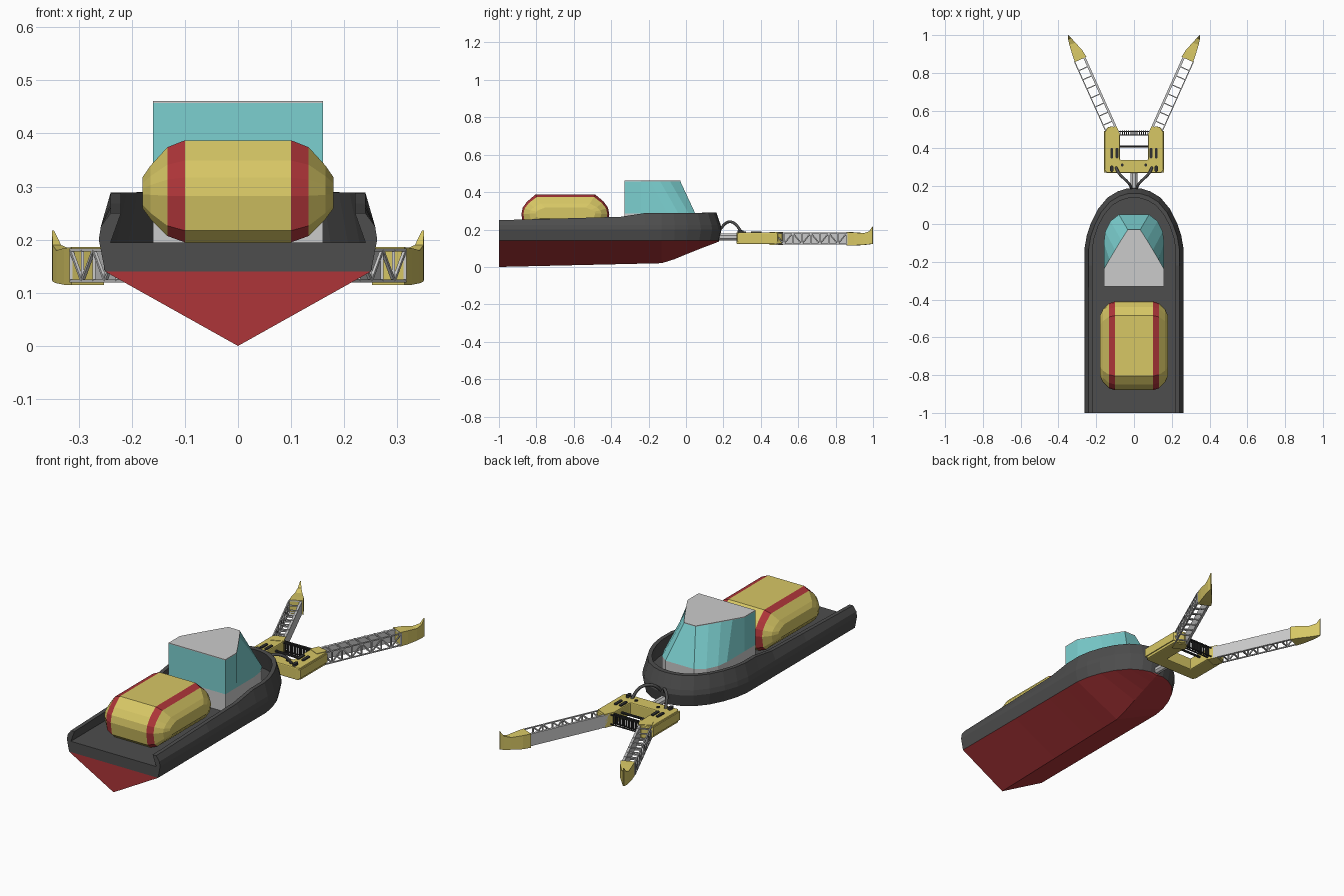
import bpy, bmesh, math
from mathutils import Vector

if "Cube" in bpy.data.objects:
    bpy.data.objects.remove(bpy.data.objects["Cube"])


def material(name, rgb):
    m = bpy.data.materials.new(name)
    m.diffuse_color = (*rgb, 1)
    m.use_nodes = True
    m.node_tree.nodes["Principled BSDF"].inputs["Base Color"].default_value = m.diffuse_color
    return m


YELLOW = material("yellow", (0.68, 0.57, 0.13))
RED = material("red", (0.42, 0.035, 0.04))
BLACK = material("black", (0.075, 0.075, 0.075))
DARK = material("dark", (0.03, 0.03, 0.03))
TEAL = material("teal", (0.2, 0.63, 0.63))


def finish(name, bm, mats=(), mirror=False, bevel=0):
    bmesh.ops.remove_doubles(bm, verts=bm.verts, dist=1e-5)
    bmesh.ops.recalc_face_normals(bm, faces=bm.faces)
    me = bpy.data.meshes.new(name)
    bm.to_mesh(me)
    bm.free()
    ob = bpy.data.objects.new(name, me)
    bpy.context.collection.objects.link(ob)
    for m in mats:
        me.materials.append(m)
    if bevel:
        b = ob.modifiers.new("bevel", 'BEVEL')
        b.width, b.segments = bevel, 2
    if mirror:
        ob.modifiers.new("mirror", 'MIRROR')
    return ob


def add_loft(bm, rings, bands=()):
    """Skin closed rings; spans listed in bands get the second material."""
    vs = [[bm.verts.new(p) for p in r] for r in rings]
    n = len(vs[0])
    for s, (a, b) in enumerate(zip(vs, vs[1:])):
        for i in range(n):
            j = (i + 1) % n
            f = bm.faces.new((a[i], a[j], b[j], b[i]))
            f.material_index = int(s in bands)
    bm.faces.new(vs[0])
    bm.faces.new(vs[-1])


def loft(name, rings, mats=(), bands=(), **kw):
    bm = bmesh.new()
    add_loft(bm, rings, bands)
    return finish(name, bm, mats, **kw)


def prism(name, outline, z0, z1, mats=(), **kw):
    return loft(name, [[(x, y, z) for x, y in outline] for z in (z0, z1)], mats, **kw)


def struts(name, segs, r, mats=(), sides=4, mirror=False):
    bm = bmesh.new()
    for a, b in segs:
        a, b = Vector(a), Vector(b)
        q = (b - a).to_track_quat('Z', 'Y')
        ring = [q @ Vector((r * math.cos(t), r * math.sin(t), 0))
                for t in (math.tau * (i + .5) / sides for i in range(sides))]
        add_loft(bm, [[p + v for v in ring] for p in (a, b)])
    return finish(name, bm, mats, mirror)


def interp(y, table):
    for (y0, z0), (y1, z1) in zip(table, table[1:]):
        if y <= y1:
            return z0 + (z1 - z0) * (y - y0) / (y1 - y0)
    return table[-1][1]


# Hull stations: half width and y
stations = [(.262, -1), (.262, -.6), (.262, -.35), (.262, -.22), (.262, -.13), (.25, -.06),
            (.226, .01), (.19, .08), (.14, .14), (.085, .173), (.04, .187), (0, .19)]
sheer = [(-1, .25), (-.35, .268), (-.22, .288), (.2, .29)]
keel = [(-1, 0), (-.13, .02), (-.05, .045), (.03, .08), (.175, .135)]


def level(w, y, k):
    return w * k, (-.13 + (y + .13) * k if y > -.13 else y)


# Black topsides, bulwark and deck
rings = []
for w, y in stations:
    zt = interp(y, sheer)
    half = [(*level(w, y, k), z) for k, z in
            ((.955, .14), (1, .2), (.985, .225), (.915, zt), (.84, zt), (.915, .195))]
    rings.append(half + [(-x, yy, z) for x, yy, z in reversed(half)])
loft("hull_topsides", rings, [BLACK])

# Red V-shaped bottom
rings = []
for w, y in stations:
    x, yy = level(w, y, .955)
    rings.append([(-x, yy, .14), (0, yy, min(interp(yy, keel), .138)), (x, yy, .14)])
loft("hull_bottom", rings, [RED])

# Cabin: grey base, teal glazing that slopes to a narrow roof, grey roof
low = [(.16, -.33), (.16, -.24), (.16, -.1), (.152, -.04), (.125, .015), (.08, .05)]
top = [(.16, -.33), (.16, -.24), (.13, -.188), (.1, -.138), (.068, -.085), (.033, -.03)]


def both(pts):
    return pts + [(-x, y) for x, y in reversed(pts)]


prism("cabin_base", both(low), .19, .285)
loft("cabin_glazing", [[(x, y, z) for x, y in both(p)] for p, z in ((low, .285), (top, .457))], [TEAL])
prism("cabin_roof", both(top), .457, .461)

# Rounded cargo capsule with red straps, lofted across the boat
profile = [(.16, .1), (.205, .062), (.228, .03), (.235, -.005), (.225, -.07), (.2, -.092)]
profile += [(-y, z) for y, z in reversed(profile)]
rings = []
for x, sy, sz in ((-.18, .68, .3), (-.165, .82, .52), (-.133, .955, .87), (-.1, 1, 1),
                  (.1, 1, 1), (.133, .955, .87), (.165, .82, .52), (.18, .68, .3)):
    rings.append([(x, -.645 + y * sy, .287 + z * sz) for y, z in profile])
loft("capsule", rings, [YELLOW, RED], bands=(2, 4))

# Skimmer frame: U-shaped yellow body ahead of the bow
frame = [(.145, .27), (.155, .285), (.155, .485), (.14, .512), (.115, .518), (.09, .505), (.075, .48), (.075, .34)]
prism("skimmer_frame", both(frame), .122, .185, [YELLOW], bevel=.005)
prism("frame_side_rail", [(.15, .27), (.16, .275), (.16, .49), (.15, .495)], .135, .178, [YELLOW], mirror=True)


# Dark slots and caps on the frame deck
def slot(name, x, y, rx, ry, z1=.19):
    pts = [(x + rx * math.cos(t), y + math.copysign(max(ry - rx, 0), math.sin(t)) + rx * math.sin(t))
           for t in (math.tau * (i + .5) / 12 for i in range(12))]
    prism(name, pts, .18, z1, [DARK], mirror=True)


slot("deck_slot_inner", .09, .375, .008, .028)
slot("deck_slot_outer", .118, .375, .008, .028)
slot("deck_cap_inner", .062, .312, .008, .008)
slot("deck_cap_outer", .118, .292, .009, .017, .196)

# Roller and grille across the opening
struts("cross_roller", [((-.08, .41, .16), (.08, .41, .16))], .006, [DARK], 8)
bars = [((x, .48, .13), (x, .48, .178)) for x in (-.07 + .01 * i for i in range(15))]
bars += [((-.08, y, z), (.08, y, z)) for y in (.472, .49) for z in (.13, .178)]
bars += [((x, .468, .178), (x, .494, .178)) for x in (-.07 + .01 * i for i in range(15))]
struts("front_grille", bars, .0035, [DARK])

# Coupling and hoses between bow and frame
struts("coupling", [((0, .15, .16), (0, .28, .16))], .019, (), 8)
for s, side in ((-1, "left"), (1, "right")):
    cu = bpy.data.curves.new("hose_" + side, 'CURVE')
    cu.dimensions, cu.bevel_depth, cu.bevel_resolution = '3D', .0075, 2
    cu.use_fill_caps = True
    sp = cu.splines.new('NURBS')
    path = [(.01, .175, .19), (.015, .2, .225), (.04, .23, .245), (.075, .26, .235), (.09, .285, .205), (.095, .3, .18)]
    sp.points.add(len(path) - 1)
    for p, (x, y, z) in zip(sp.points, path):
        p.co = (s * x, y, z, 1)
    sp.use_endpoint_u, sp.order_u, sp.resolution_u = True, 3, 4
    ob = bpy.data.objects.new("hose_" + side, cu)
    bpy.context.collection.objects.link(ob)
    cu.materials.append(BLACK)

# Collecting arms: grey inner panel, outer lattice, cross rungs
I0, I1 = Vector((.085, .5, 0)), Vector((.258, .885, 0))
d = (I1 - I0).normalized()
out = Vector((d.y, -d.x, 0))
W = .062
t = out * .012
prism("arm_panel", [p.xy for p in (I0, I1, I1 + t, I0 + t)], .12, .182, mirror=True)
zl, zh = Vector((0, 0, .122)), Vector((0, 0, .181))
N = 8
inner = [I0.lerp(I1, i / N) for i in range(N + 1)]
outer = [p + out * W for p in inner]
segs = [(outer[0] + z, outer[-1] + z) for z in (zl, zh)]
for i in range(N + 1):
    segs += [(outer[i] + zl, outer[i] + zh), (inner[i] + zh, outer[i] + zh), (inner[i] + zl, outer[i] + zl)]
    if i < N:
        lo, hi = (zl, zh) if i % 2 else (zh, zl)
        segs.append((outer[i] + lo, outer[i + 1] + hi))
struts("arm_lattice", segs, .004, mirror=True)

# Yellow arm root block and upturned tip
root = [I0 - d * .03, I0 + d * .02, I0 + d * .02 + out * .064, I0 - d * .03 + out * .064]
prism("arm_root", [p.xy for p in root], .118, .187, [YELLOW], mirror=True)
rings = []
for (xi, yi), (xo, yo), z0, z1 in (((.252, .885), (.313, .858), .115, .186), ((.274, .92), (.327, .897), .115, .184),
                                   ((.31, .96), (.342, .948), .118, .18), ((.333, .985), (.349, .978), .121, .19),
                                   ((.346, 1), (.35, .998), .124, .217)):
    rings.append([(xi, yi, z0), (xo, yo, z0), (xo, yo, z1), (xi, yi, z1)])
loft("arm_tip", rings, [YELLOW], mirror=True)
